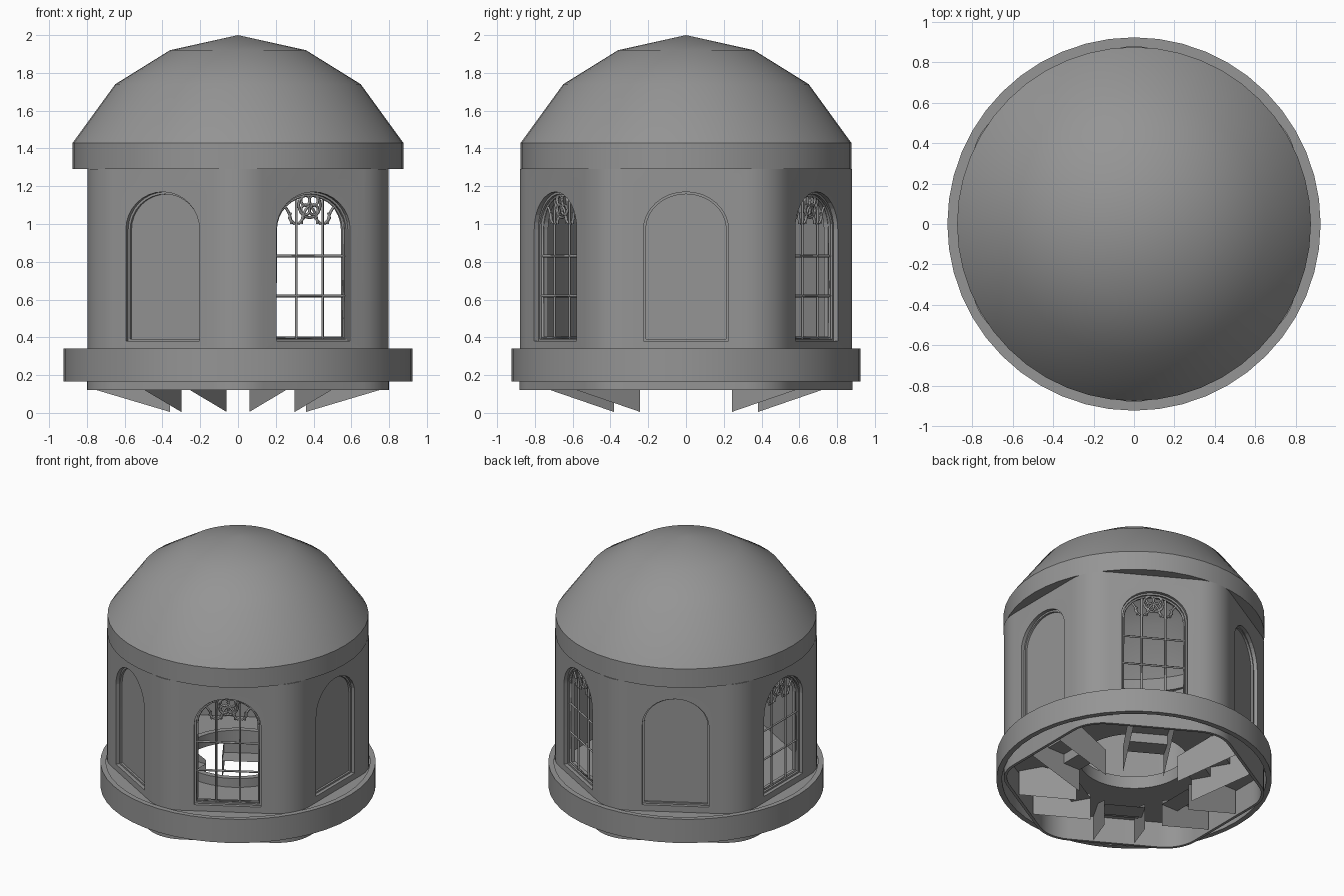
import bpy, bmesh
from math import pi, sin, cos, radians

cube = bpy.data.objects.get("Cube")
if cube:
    bpy.data.objects.remove(cube)

GREY = (0.3, 0.3, 0.3, 1)
stone = bpy.data.materials.new("grey stone")
stone.use_nodes = True
stone.diffuse_color = GREY
bsdf = next(n for n in stone.node_tree.nodes if n.type == 'BSDF_PRINCIPLED')
bsdf.inputs["Base Color"].default_value = GREY


def select(ob):
    bpy.ops.object.select_all(action='DESELECT')
    bpy.context.view_layer.objects.active = ob
    ob.select_set(True)


def add_object(name, data, angle=0):
    ob = bpy.data.objects.new(name, data)
    bpy.context.scene.collection.objects.link(ob)
    ob.rotation_euler.z = radians(angle)
    data.materials.append(stone)
    return ob


def smooth(ob, limit=30):
    select(ob)
    bpy.ops.object.shade_smooth_by_angle(angle=radians(limit))


def mesh_object(name, bm, angle=0):
    me = bpy.data.meshes.new(name)
    bmesh.ops.recalc_face_normals(bm, faces=bm.faces)
    bm.to_mesh(me)
    bm.free()
    return add_object(name, me, angle)


def circle(r, n=48):
    return [(r * cos(2 * pi * i / n), r * sin(2 * pi * i / n)) for i in range(n)]


def rounded_hexagon(apothem, fillet, steps=7):
    reach = (apothem - fillet) / cos(pi / 6)
    pts = []
    for k in range(6):
        mid = radians(30 + 60 * k)
        for i in range(steps + 1):
            a = mid + radians(60 * i / steps - 30)
            pts.append((reach * cos(mid) + fillet * cos(a),
                        reach * sin(mid) + fillet * sin(a)))
    return pts


def lofted(name, loops, closed=True):
    """Skin equal-sized (outline, height) loops; closed joins last to first."""
    bm = bmesh.new()
    rows = [[bm.verts.new((x, y, z)) for x, y in outline] for outline, z in loops]
    pairs = list(zip(rows, rows[1:]))
    if closed:
        pairs.append((rows[-1], rows[0]))
    for a, b in pairs:
        n = len(a)
        for i in range(n):
            bm.faces.new((a[i], a[(i + 1) % n], b[(i + 1) % n], b[i]))
    bmesh.ops.remove_doubles(bm, verts=bm.verts, dist=0.0001)
    ob = mesh_object(name, bm)
    smooth(ob)
    return ob


def ring(name, outer, inner, z0, z1):
    return lofted(name, [(outer, z0), (outer, z1), (inner, z1), (inner, z0)])


# Window outline in (across, height)
SILL, SPRING, RISE, HALF = 0.38, 0.97, 0.2, 0.225


def arch(inset=0, n=16):
    w = HALF - inset
    top = [(w * cos(pi * i / n), SPRING + (RISE - inset) * sin(pi * i / n))
           for i in range(n + 1)]
    return [(-w, SILL + inset), (w, SILL + inset)] + top


# Walls with three open windows and three shallow blind ones, all with a stepped rebate
APOTHEM = 0.798
wall = ring("wall", rounded_hexagon(APOTHEM, 0.265), rounded_hexagon(0.72, 0.2), 0.335, 1.29)


def cut_window(angle, depth, inset):
    bm = bmesh.new()
    face = bm.faces.new([bm.verts.new((APOTHEM - depth, u, z)) for u, z in arch(inset)])
    out = bmesh.ops.extrude_face_region(bm, geom=[face])["geom"]
    moved = [v for v in out if isinstance(v, bmesh.types.BMVert)]
    bmesh.ops.translate(bm, verts=moved, vec=(depth + 0.1, 0, 0))
    cutter = mesh_object("window_cutter", bm, angle)
    cutter.hide_render = True
    select(wall)
    mod = wall.modifiers.new("cut", 'BOOLEAN')
    mod.operation, mod.solver, mod.object = 'DIFFERENCE', 'EXACT', cutter
    bpy.ops.object.modifier_apply(modifier=mod.name)
    bpy.data.objects.remove(cutter)


for k in range(6):
    cut_window(60 * k, 0.025, 0)
    cut_window(60 * k, 0.2 if k % 2 else 0.04, 0.012)
smooth(wall)


# Window bars and tracery
def arc(u, z, r, a0, a1, n=8):
    return [(u + r * cos(radians(a0 + (a1 - a0) * i / n)),
             z + r * sin(radians(a0 + (a1 - a0) * i / n))) for i in range(n + 1)]


LIGHT = 0.16
lines = [(arch(0.018), True)]
for u in (-LIGHT / 2, LIGHT / 2):
    lines.append(([(u, SILL), (u, 1.13)], False))
for z in (0.62, 0.83):
    lines.append(([(-HALF + 0.01, z), (HALF - 0.01, z)], False))
for u in (-LIGHT, 0, LIGHT):
    # pointed head with a cusp on each side
    lines.append((arc(u - LIGHT / 2, 1.0, LIGHT * 0.8, 0, 51), False))
    lines.append((arc(u + LIGHT / 2, 1.0, LIGHT * 0.8, 180, 129), False))
    for s in (-1, 1):
        lines.append(([(u + s * 0.07, 1.0), (u + s * 0.035, 1.03), (u + s * 0.045, 1.06)], False))
for k in range(4):
    a = radians(45 + 90 * k)
    lines.append((arc(0.035 * cos(a), 1.1 + 0.035 * sin(a), 0.027, 0, 360, 12), False))
lines.append((arc(0, 1.1, 0.066, 0, 360, 20), False))

for angle in (60, 180, 300):
    cu = bpy.data.curves.new("window_tracery", 'CURVE')
    cu.dimensions = '3D'
    cu.bevel_depth, cu.bevel_resolution = 0.008, 0
    for pts, loop in lines:
        sp = cu.splines.new('POLY')
        sp.points.add(len(pts) - 1)
        sp.use_cyclic_u = loop
        for p, (u, z) in zip(sp.points, pts):
            p.co = (0.757, u, z, 1)
    bars = add_object("window_tracery", cu, angle)
    select(bars)
    bpy.ops.object.convert(target='MESH')

# Plinth, base rim with its ledge, floor and curb around the central opening
outline = rounded_hexagon(0.8, 0.27)
n_hex = len(outline)
ring("plinth", outline, rounded_hexagon(0.78, 0.25), 0.12, 0.335)
ring("base_rim", circle(0.923), circle(0.886), 0.165, 0.34)
ring("base_ledge", circle(0.89, n_hex), rounded_hexagon(0.78, 0.25), 0.31, 0.335)
ring("floor", rounded_hexagon(0.785, 0.25), circle(0.4, n_hex), 0.31, 0.335)
ring("opening_curb", circle(0.405), circle(0.365), 0.31, 0.4)

# Dome with its band, as a hollow shell
lofted("dome", [(circle(r), z) for r, z in (
    (0, 2), (0.36, 1.92), (0.65, 1.74), (0.875, 1.43), (0.875, 1.29),
    (0.78, 1.29), (0.83, 1.42), (0.62, 1.71), (0.345, 1.885), (0, 1.965))], closed=False)

# Six short stairs under the floor: two side plates and zigzag treads
SIDE, INNER, OUTER, STEPS = 0.139, 0.36, 0.77, 2
RUN = (OUTER - INNER) / (STEPS + 1)
for k in range(6):
    bm = bmesh.new()
    for s in (-SIDE, SIDE):
        bm.faces.new([bm.verts.new((r, s, z)) for r, z in (
            (INNER, 0.005), (OUTER, 0.127), (OUTER, 0.31), (0.6, 0.31), (INNER, 0.2))])
    profile = []
    for i in range(STEPS + 1):
        r, z = INNER + RUN * i, 0.17 + 0.07 * i
        profile += [(r, z), (r + RUN, z)]
    rows = [[bm.verts.new((r, s, z)) for s in (-SIDE, SIDE)] for r, z in profile]
    for a, b in zip(rows, rows[1:]):
        bm.faces.new((a[0], a[1], b[1], b[0]))
    mesh_object("stair", bm, 60 * k)
